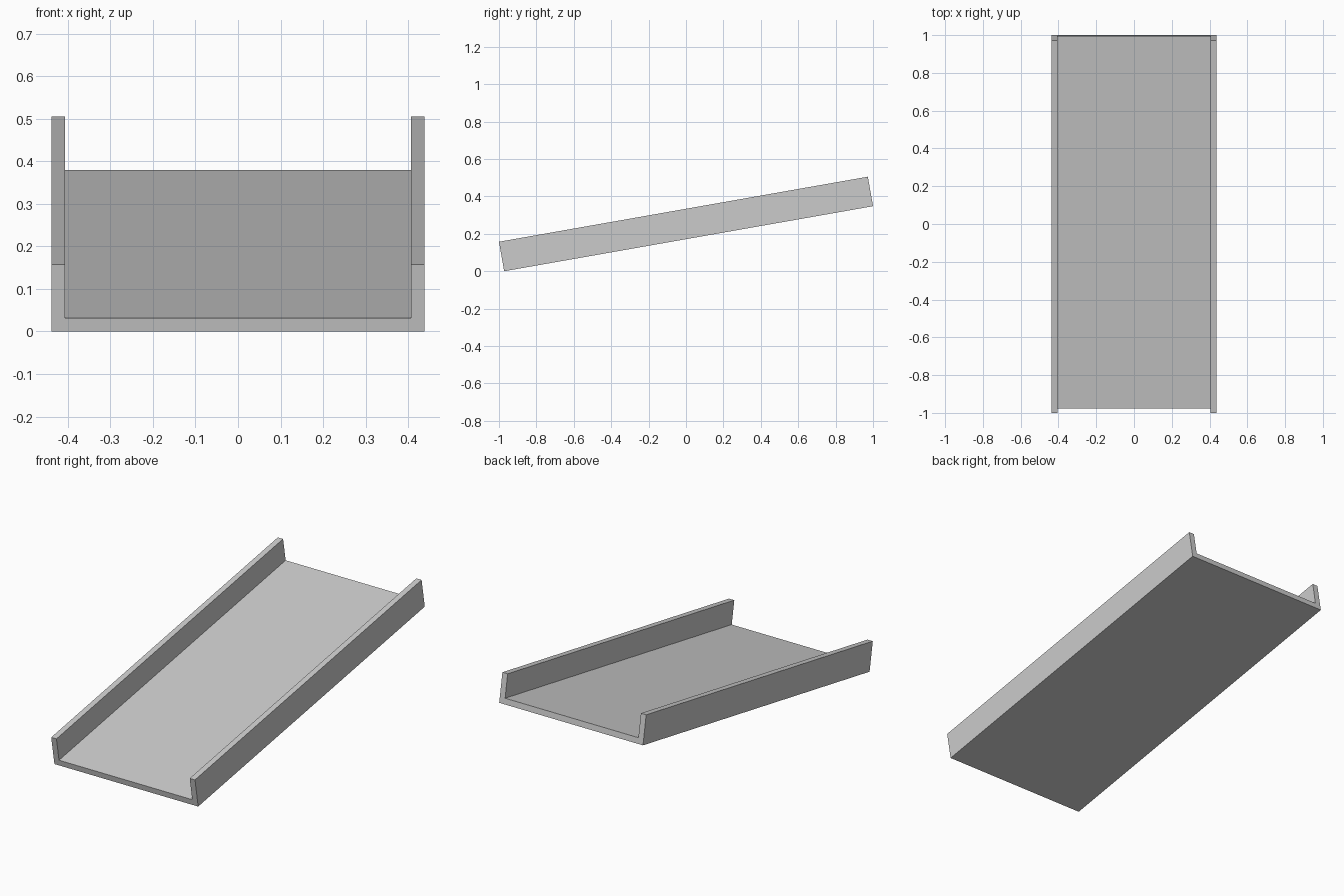
import bpy
from math import radians, sin, cos
from mathutils import Matrix

if "Cube" in bpy.data.objects:
    bpy.data.objects.remove(bpy.data.objects["Cube"])

TILT = radians(10)
HEIGHT, THICK, HALF_W = 0.16, 0.032, 0.438
LENGTH = (2 - HEIGHT * sin(TILT)) / cos(TILT)

# Ramp frame: origin at the low front bottom edge, sloping up towards +y
FRAME = Matrix.Translation((0, -1 + HEIGHT * sin(TILT), 0)) @ Matrix.Rotation(TILT, 4, 'X')


def slab(name, x0, x1, z0, z1):
    """Full-length box given by its cross-section in the ramp frame."""
    bpy.ops.mesh.primitive_cube_add(size=1)
    ob = bpy.context.object
    ob.name = name
    ob.data.transform(Matrix.Diagonal((x1 - x0, LENGTH, z1 - z0, 1)))
    ob.data.transform(Matrix.Translation(((x0 + x1) / 2, LENGTH / 2, (z0 + z1) / 2)))
    ob.matrix_world = FRAME
    return ob


# Sloping floor
slab("ramp_floor", -HALF_W, HALF_W, 0, THICK)

# Side rails standing on the floor edges
slab("left_rail", -HALF_W, -HALF_W + THICK, THICK, HEIGHT)
slab("right_rail", HALF_W - THICK, HALF_W, THICK, HEIGHT)
